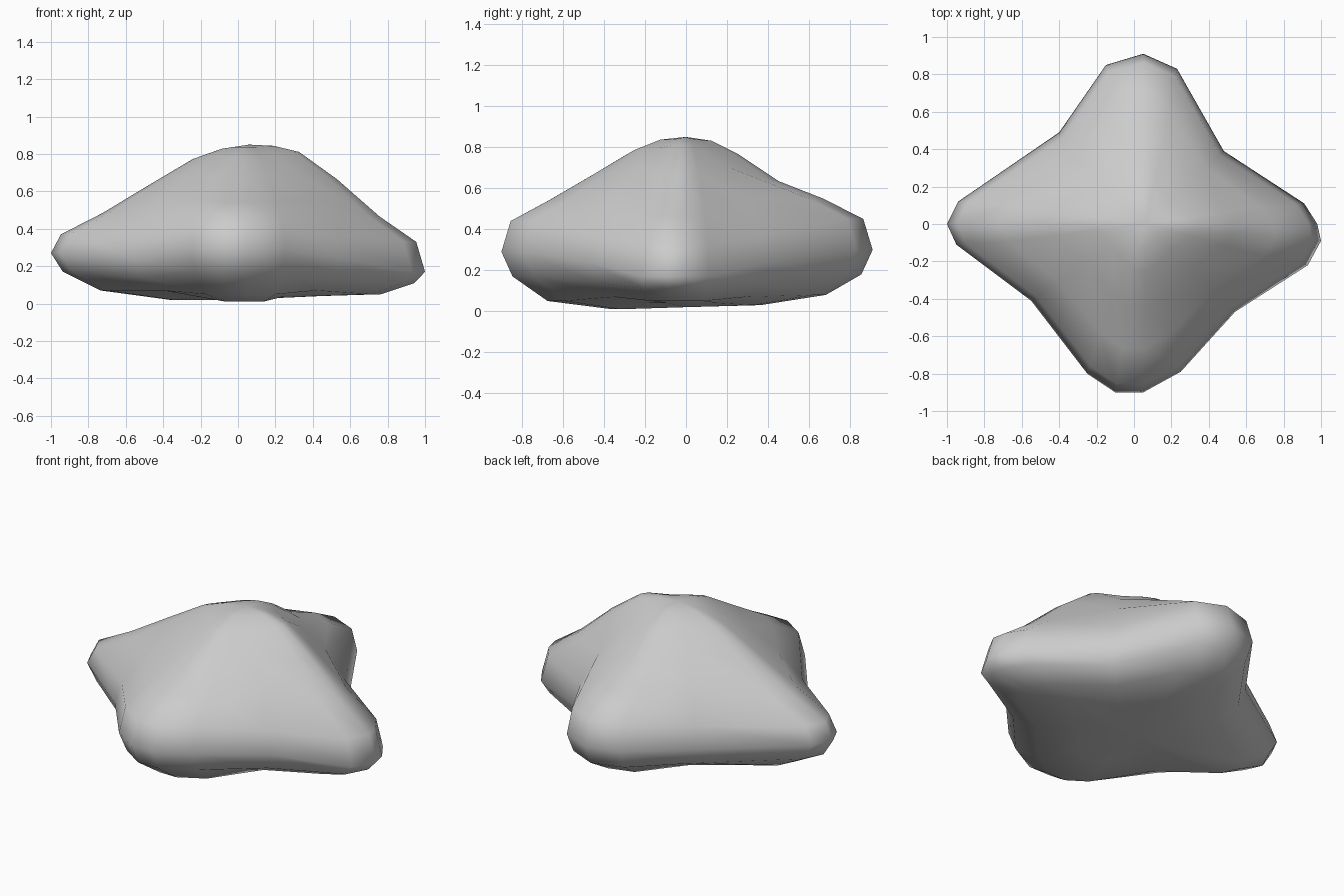
import bpy
import bmesh

cube = bpy.data.objects.get("Cube")
if cube:
    bpy.data.objects.remove(cube, do_unlink=True)

stone = bpy.data.materials.new("stone_grey")
stone.use_nodes = True
GREY = (0.6, 0.6, 0.6, 1)
stone.diffuse_color = GREY
stone.node_tree.nodes["Principled BSDF"].inputs["Base Color"].default_value = GREY

# Rings from the crown, out to the rim and back under the base
REACH = (0.14, 0.28, 0.5, 0.75, 0.95, 1, 0.94, 0.75, 0.4)

# Height of each ring along the four lobes and the hollows between them
HEIGHTS = {
    "left": (0.845, 0.82, 0.67, 0.46, 0.33, 0.17, 0.11, 0.05, 0.04),
    "right": (0.83, 0.78, 0.64, 0.48, 0.37, 0.27, 0.17, 0.07, 0.02),
    "back": (0.835, 0.77, 0.63, 0.55, 0.45, 0.3, 0.18, 0.08, 0.03),
    "front": (0.84, 0.79, 0.67, 0.54, 0.44, 0.29, 0.17, 0.05, 0.01),
    "hollow": (0.84, 0.8, 0.72, 0.57, 0.37, 0.24, 0.14, 0.07, 0.04),
}

# Plan outline, counter-clockwise, with the height profile at each point
OUTLINE = (
    (1, -0.09, "left"), (0.98, 0, "left"), (0.91, 0.11, "left"),
    (0.48, 0.39, "hollow"),
    (0.23, 0.83, "back"), (0.05, 0.91, "back"), (-0.15, 0.85, "back"),
    (-0.4, 0.49, "hollow"),
    (-0.94, 0.12, "right"), (-1, 0, "right"), (-0.95, -0.11, "right"),
    (-0.55, -0.41, "hollow"),
    (-0.25, -0.8, "front"), (-0.1, -0.9, "front"), (0.05, -0.9, "front"),
    (0.25, -0.79, "front"),
    (0.54, -0.47, "hollow"),
    (0.93, -0.22, "left"),
)

bm = bmesh.new()
rings = []
for i, reach in enumerate(REACH):
    lean = 0.06 * (1 - reach)
    rings.append([bm.verts.new((x * reach + lean, y * reach, HEIGHTS[kind][i]))
                  for x, y, kind in OUTLINE])

# Skin between neighbouring rings
count = len(OUTLINE)
for upper, lower in zip(rings, rings[1:]):
    for j in range(count):
        k = (j + 1) % count
        bm.faces.new((upper[j], lower[j], lower[k], upper[k]))

# Close the crown and the underside with fans
crown = bm.verts.new((0.06, 0, 0.85))
base = bm.verts.new((0, 0, 0.02))
for j in range(count):
    k = (j + 1) % count
    bm.faces.new((crown, rings[0][j], rings[0][k]))
    bm.faces.new((base, rings[-1][k], rings[-1][j]))

# Soften the creases where lobes meet hollows, keeping the rim
inner = [v for ring in rings[:4] for v in ring]
bmesh.ops.smooth_vert(bm, verts=inner, factor=0.3,
                      use_axis_x=True, use_axis_y=True, use_axis_z=True)
bmesh.ops.recalc_face_normals(bm, faces=bm.faces)
for face in bm.faces:
    face.smooth = True

mesh = bpy.data.meshes.new("boulder")
bm.to_mesh(mesh)
bm.free()
mesh.materials.append(stone)
boulder = bpy.data.objects.new("boulder", mesh)
bpy.context.collection.objects.link(boulder)
